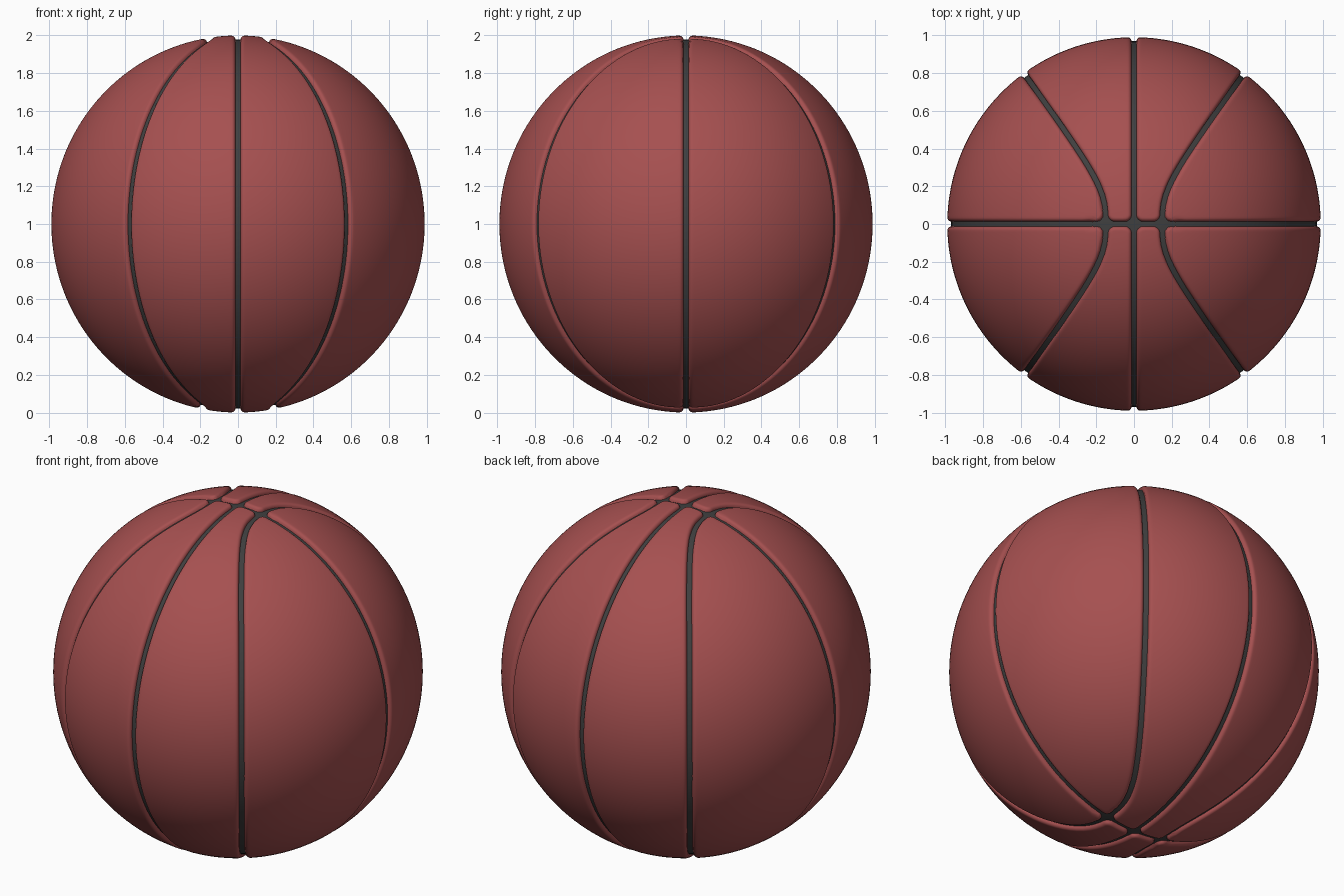
import bpy, bmesh, math
from mathutils import Vector, kdtree

if "Cube" in bpy.data.objects:
    bpy.data.objects.remove(bpy.data.objects["Cube"])

SIZE = Vector((0.99, 0.99, 1.0))
CORE = 0.979          # groove floor, relative to the outer surface
GROOVE = 0.014        # half width of the groove floor
LIP = 0.021           # width of the rounded panel edge
CORNER = 0.05         # rounding of panel corners


def material(name, rgb):
    m = bpy.data.materials.new(name)
    m.diffuse_color = (*rgb, 1)
    m.use_nodes = True
    m.node_tree.nodes["Principled BSDF"].inputs["Base Color"].default_value = m.diffuse_color
    return m


red = material("panel_red", (0.38, 0.08, 0.08))
dark = material("groove_grey", (0.05, 0.05, 0.05))


def side_seam(v):
    """Curved seam: straight meridian that bends away from the poles."""
    psi = v * math.pi
    a = 0.1725 - 0.0175 * math.cos(psi)
    x = 0.4
    for _ in range(60):
        y = math.sqrt(1 - x * x) * max(math.sin(psi), 0)
        x = (a ** 3 + (0.725 * y) ** 3) ** (1 / 3)
    c = math.sqrt(1 - x * x)
    return Vector((x, c * math.sin(psi), c * math.cos(psi)))


def middle_seam(v):
    return Vector((0, math.sin(v * math.pi), math.cos(v * math.pi)))


def cross_seam(v):
    t0, t1 = math.asin(side_seam(0).x), math.pi - math.asin(side_seam(1).x)
    t = t0 + (t1 - t0) * v
    return Vector((math.sin(t), 0, math.cos(t)))


# Lookup for the distance to the curved seam
N = 1500
tree = kdtree.KDTree(N + 1)
for i in range(N + 1):
    tree.insert(side_seam(i / N), i)
tree.balance()


def height(p, near_middle):
    """Relative radius of a panel at direction p, rounded towards its seams."""
    dist = [math.asin(min(1, abs(p.y))), tree.find(p)[2]]
    if near_middle:
        dist.append(math.asin(min(1, abs(p.x))))
    d = CORNER - math.sqrt(sum(max(CORNER - q, 0) ** 2 for q in dist))
    t = (d - GROOVE) / LIP
    if t < 0:
        return CORE - 0.004
    t = min(t, 1)
    return 1 - (1 - CORE) * (1 - math.sqrt(max(0, 1 - (1 - t) ** 2)))


def spaced(length, edge, inner):
    """Fractions 0..1 with fine steps near both ends."""
    k = min(1, length / (2.4 * edge[-1]))
    e = [q * k / length for q in edge] if length > 1e-6 else [
        q / (2.4 * edge[-1]) for q in edge]
    mid = [e[-1] + (1 - 2 * e[-1]) * i / inner for i in range(1, inner)]
    return e + mid + [1 - q for q in reversed(e)]


EDGE = [0, .010, .0138, .0142, .0155, .018, .021, .025, .030, .036, .046, .06]
ROWS = spaced(math.pi, [0.004 * i for i in range(21)], 70)


def panel(name, seam, near_middle):
    bm = bmesh.new()
    grid, low = [], set()
    for v in ROWS:
        a, b = seam(v), side_seam(v)
        row = []
        length = a.angle(b, 0)
        for s in spaced(length, EDGE, 28):
            p = a.slerp(b, s) if length > 1e-5 else a.copy()
            h = height(p, near_middle)
            vert = bm.verts.new(Vector((p.x * SIZE.x, p.y * SIZE.y, p.z * SIZE.z)) * h)
            if h < CORE - 1e-5:
                low.add(vert)
            row.append(vert)
        grid.append(row)
    for r0, r1 in zip(grid, grid[1:]):
        for i in range(len(r0) - 1):
            q = (r0[i], r0[i + 1], r1[i + 1], r1[i])
            if not all(w in low for w in q):
                f = bm.faces.new(q)
                f.smooth = True
    bmesh.ops.delete(bm, geom=[w for w in bm.verts if not w.link_faces], context='VERTS')
    bm.normal_update()
    if sum(f.normal.dot(f.calc_center_median()) for f in bm.faces) < 0:
        bmesh.ops.reverse_faces(bm, faces=bm.faces[:])
    me = bpy.data.meshes.new(name)
    bm.to_mesh(me)
    bm.free()
    me.materials.append(red)
    ob = bpy.data.objects.new(name, me)
    ob.location.z = 1
    bpy.context.collection.objects.link(ob)
    mirror = ob.modifiers.new("mirror", 'MIRROR')
    mirror.use_axis = (True, True, False)
    mirror.use_mirror_merge = False


# Four panels beside the middle seam, four outer panels
panel("middle_panels", middle_seam, True)
panel("outer_panels", cross_seam, False)

# Dark core forming the groove floors
bpy.ops.mesh.primitive_uv_sphere_add(segments=128, ring_count=64, radius=CORE, location=(0, 0, 1))
core = bpy.context.object
core.name = "groove_core"
core.scale = SIZE
core.data.materials.append(dark)
bpy.ops.object.shade_smooth()
